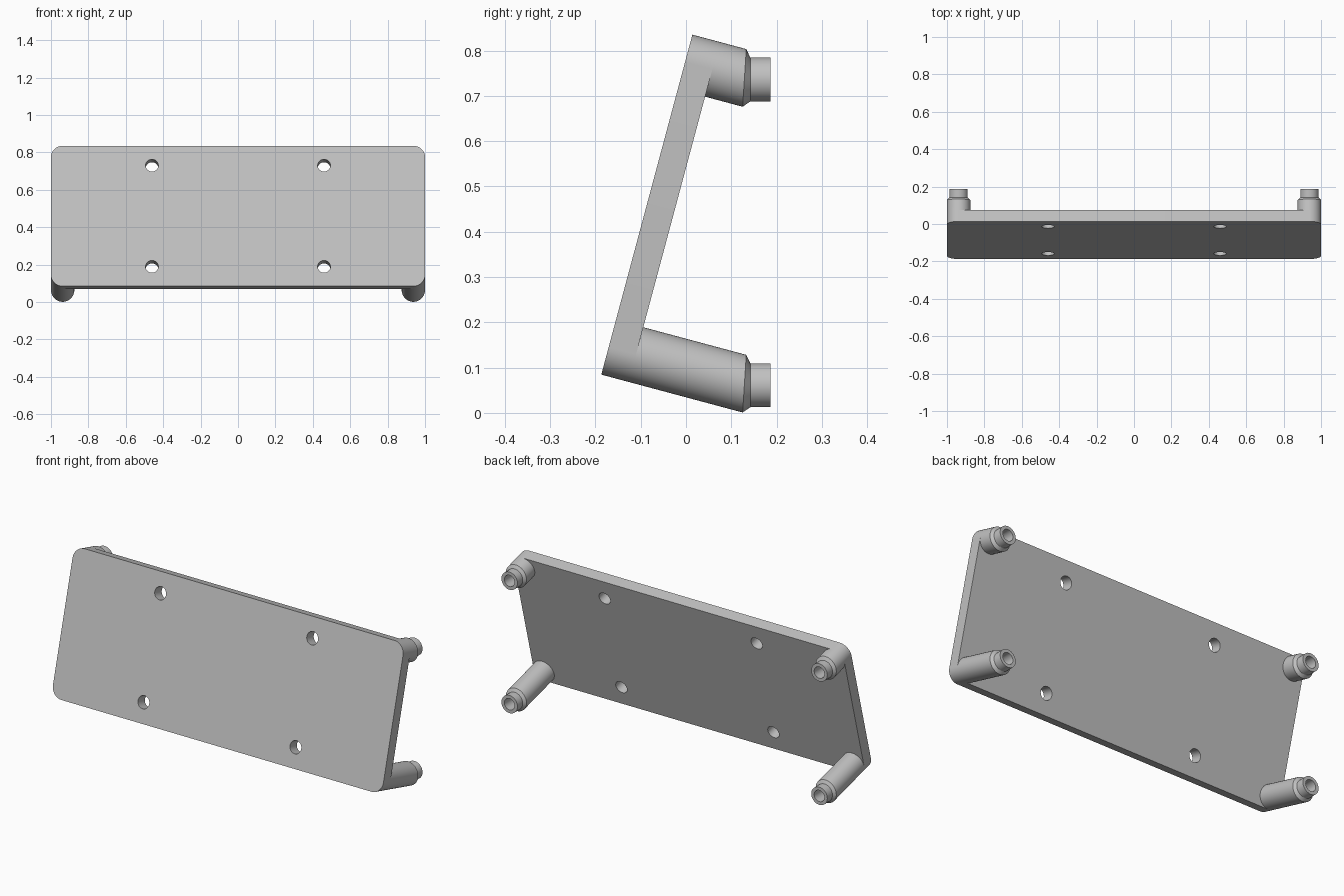
import bpy, bmesh, math
from mathutils import Vector, Matrix

cube = bpy.data.objects.get("Cube")
if cube:
    bpy.data.objects.remove(cube, do_unlink=True)

TILT = math.radians(15)
WIDTH, HEIGHT, THICK = 2.0, 0.777, 0.0625
R = 0.0625                       # corner and post radius
UP = Vector((0, math.sin(TILT), math.cos(TILT)))       # along the plate
BACK = Vector((0, math.cos(TILT), -math.sin(TILT)))    # out of its rear face
BASE = Vector((0, -0.187, 0.0845))                     # lower front edge
SEG = 48

grey = bpy.data.materials.new("light grey")
grey.use_nodes = True
grey.diffuse_color = (0.53, 0.53, 0.53, 1)
grey.node_tree.nodes["Principled BSDF"].inputs["Base Color"].default_value = grey.diffuse_color


def make_object(name, bm):
    bmesh.ops.recalc_face_normals(bm, faces=bm.faces)
    mesh = bpy.data.meshes.new(name)
    bm.to_mesh(mesh)
    bm.free()
    mesh.materials.append(grey)
    obj = bpy.data.objects.new(name, mesh)
    bpy.context.collection.objects.link(obj)
    return obj


def activate(obj):
    bpy.ops.object.select_all(action='DESELECT')
    obj.select_set(True)
    bpy.context.view_layer.objects.active = obj


def smooth(obj):
    activate(obj)
    bpy.ops.object.shade_smooth_by_angle(angle=math.radians(20))


# Tilted frame: local x, local y = depth, local z = up the plate
frame = Matrix((Vector((1, 0, 0)), BACK, UP)).transposed().to_4x4()
frame.translation = BASE + UP * HEIGHT / 2 + BACK * THICK / 2

# Plate with rounded corners
bm = bmesh.new()
bmesh.ops.create_cube(bm, size=1)
bmesh.ops.scale(bm, vec=(WIDTH, THICK, HEIGHT), verts=bm.verts)
depth_edges = [e for e in bm.edges
               if abs(e.verts[0].co.y - e.verts[1].co.y) > THICK / 2]
bmesh.ops.bevel(bm, geom=depth_edges, offset=R, segments=12,
                profile=0.5, affect='EDGES')
bm.transform(frame)
plate = make_object("plate", bm)

# Four screw holes square to the plate
bm = bmesh.new()
for x in (-0.46, 0.46):
    for z in (-0.28, 0.28):
        bmesh.ops.create_cone(
            bm, cap_ends=True, segments=SEG, radius1=0.034, radius2=0.034,
            depth=0.2, matrix=frame @ Matrix.Translation((x, 0, z))
            @ Matrix.Rotation(math.pi / 2, 4, 'X'))
cutter = make_object("hole_cutter", bm)
cutter.hide_render = True
cut = plate.modifiers.new("holes", 'BOOLEAN')
cut.operation = 'DIFFERENCE'
cut.solver = 'EXACT'
cut.object = cutter
activate(plate)
bpy.ops.object.modifier_apply(modifier=cut.name)
bpy.data.objects.remove(cutter, do_unlink=True)
smooth(plate)


# Post: tilted cylinder, chamfered into a level hollow peg
def make_post(name, x, height):
    centre = BASE + UP * height + Vector((x, 0, 0))
    axis_hit = centre + BACK * ((0.142 - centre.y) / BACK.y)
    angles = [2 * math.pi * i / SEG for i in range(SEG)]
    rim = [centre + R * (Vector((math.cos(a), 0, 0)) + UP * math.sin(a)) for a in angles]
    rings = [[p + BACK * THICK for p in rim],
             [p + BACK * ((0.129 + 0.004 * math.sin(a) - p.y) / BACK.y)
              for p, a in zip(rim, angles)]]
    # Peg outside, then its blind bore
    for radius, y in ((0.0485, 0.142), (0.0485, 0.187), (0.031, 0.187), (0.031, 0.08)):
        rings.append([Vector((x + radius * math.cos(a), y,
                              axis_hit.z + radius * math.sin(a))) for a in angles])
    bm = bmesh.new()
    loops = [[bm.verts.new(p) for p in ring] for ring in rings]
    for a, b in zip(loops, loops[1:]):
        for i in range(SEG):
            j = (i + 1) % SEG
            bm.faces.new((a[i], a[j], b[j], b[i]))
    bm.faces.new(loops[0])
    bm.faces.new(loops[-1])
    smooth(make_object(name, bm))


for side, x in (("left", WIDTH / 2 - R), ("right", R - WIDTH / 2)):
    make_post(f"lower_{side}_post", x, R)
    make_post(f"upper_{side}_post", x, HEIGHT - R)
